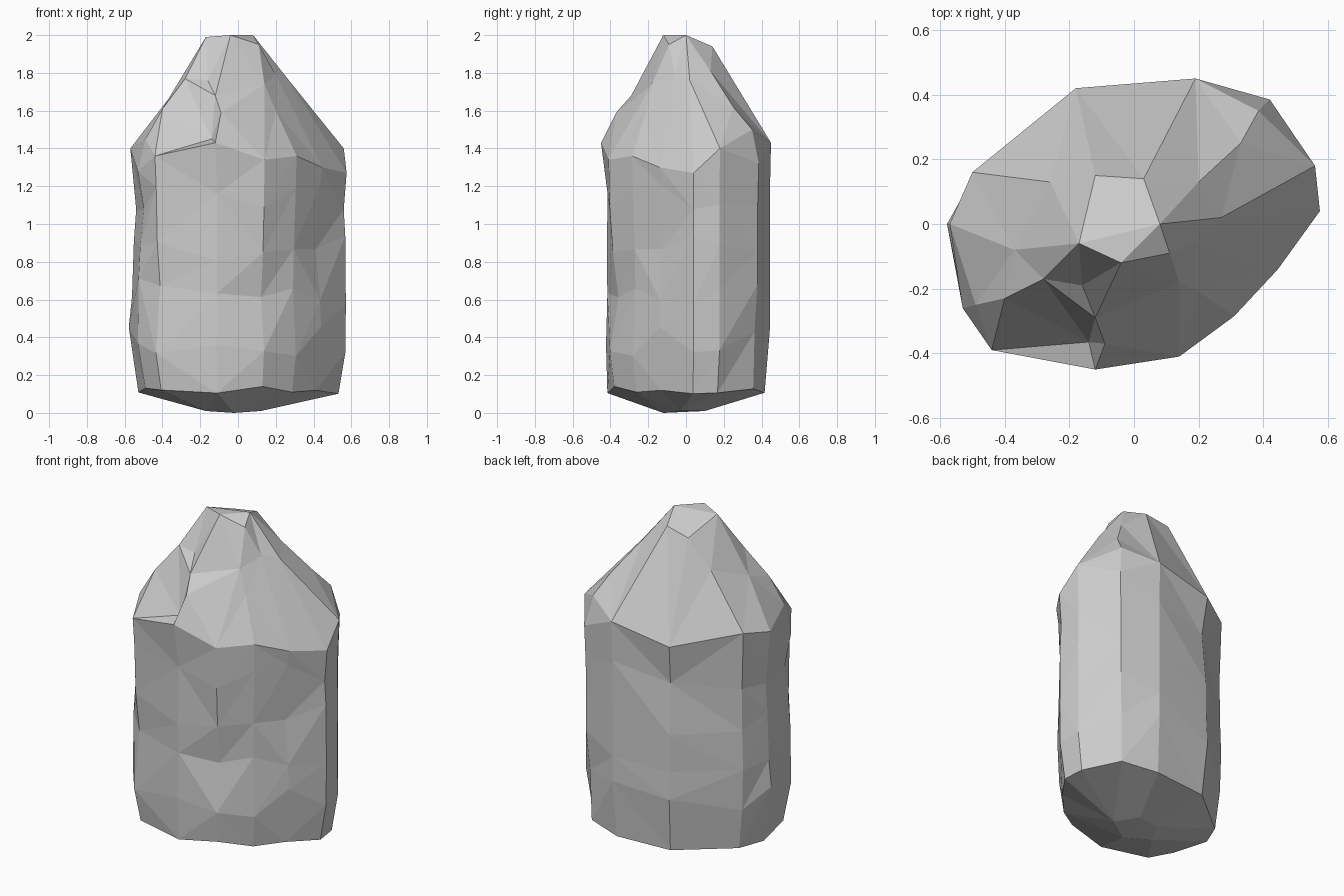
import bpy, bmesh, random
from mathutils import Vector
from mathutils.geometry import delaunay_2d_cdt

if "Cube" in bpy.data.objects:
    bpy.data.objects.remove(bpy.data.objects["Cube"])

random.seed(4)

# girth outline seen from above, with the height of the shoulder at each corner
shoulder = [(-.57, 0, 1.40), (-.50, .16, 1.43), (-.18, .42, 1.36), (.19, .45, 1.43),
            (.42, .385, 1.32), (.56, .18, 1.40), (.575, .04, 1.27), (.445, -.14, 1.30),
            (.31, -.285, 1.36), (.14, -.41, 1.34), (-.12, -.45, 1.43), (-.44, -.39, 1.36),
            (-.53, -.26, 1.28)]
# peak facets above the shoulder, including the recessed panel on the front left
crown = [(-.17, -.06, 1.99), (-.04, -.12, 2.0), (.08, 0, 2.0), (.03, .14, 1.94),
         (-.12, .15, 1.91), (.11, -.09, 1.95), (.2, .13, 1.81), (.27, .02, 1.76),
         (.2, -.06, 1.79), (.33, .25, 1.62), (.14, -.18, 1.74), (.2, -.21, 1.6),
         (-.28, -.17, 1.77), (-.16, -.19, 1.76), (-.12, -.29, 1.68), (-.09, -.37, 1.59),
         (-.14, -.365, 1.45), (-.40, -.23, 1.61), (-.49, -.25, 1.45),
         (-.26, .13, 1.74), (-.37, -.08, 1.66), (.385, .35, 1.5)]
# flat foot
foot = [(-.17, -.05, .01), (-.02, -.12, 0), (.12, -.03, .01), (.04, .1, .01), (-.1, .08, .01)]

# body levels below the shoulder: height, scale of the outline
levels = [(1.14, .98), (.88, .98), (.64, .985), (.38, .99), (.12, .925)]
# chipped notches: (level, corner) -> push inward
dents = {(0, 12): .95, (0, 0): .97, (1, 0): .985, (3, 0): 1.02, (1, 9): .97, (1, 8): .97,
         (2, 9): .89, (2, 8): .95, (1, 7): .94, (2, 11): .96, (3, 4): .95, (0, 2): .95}
# the front corner steps back below the shoulder
dents.update({(i, 10): .945 for i in range(4)})

bm = bmesh.new()


def cap(ring, points):
    """Triangulate a ring and the points inside it, as seen from above."""
    pts = [Vector(p) for p in ring + points]
    n = len(ring)
    edges = [(i, (i + 1) % n) for i in range(n)]
    out, _, faces, orig, _, _ = delaunay_2d_cdt([p.xy for p in pts], edges, [], 1, 1e-5)
    for f in faces:
        bm.faces.new([bm.verts.new(pts[orig[v][0]]) for v in f])


# faceted body between shoulder and base
rings = [[Vector(p) for p in shoulder]]
for i, (z, s) in enumerate(levels):
    last = i == len(levels) - 1
    ring = []
    for j, (x, y, _) in enumerate(shoulder):
        k = s * dents.get((i, j), 1) * (1 if last else random.uniform(.99, 1.01))
        dz = random.uniform(-.02, .02) if last else random.uniform(-.08, .08)
        ring.append(Vector((x * k, y * k, z + dz)))
    rings.append(ring)

n = len(shoulder)
for a, b in zip(rings, rings[1:]):
    for j in range(n):
        k = (j + 1) % n
        q = [a[j], b[j], b[k], a[k]]
        if random.random() < .5:
            q = q[1:] + q[:1]
        for tri in ((0, 1, 2), (0, 2, 3)):
            bm.faces.new([bm.verts.new(q[m]) for m in tri])

# peak and underside
cap(rings[0], crown)
cap(rings[-1], foot)

bmesh.ops.remove_doubles(bm, verts=bm.verts[:], dist=.0005)
bmesh.ops.recalc_face_normals(bm, faces=bm.faces[:])

mesh = bpy.data.meshes.new("rock")
bm.to_mesh(mesh)
bm.free()
rock = bpy.data.objects.new("rock", mesh)
bpy.context.collection.objects.link(rock)
